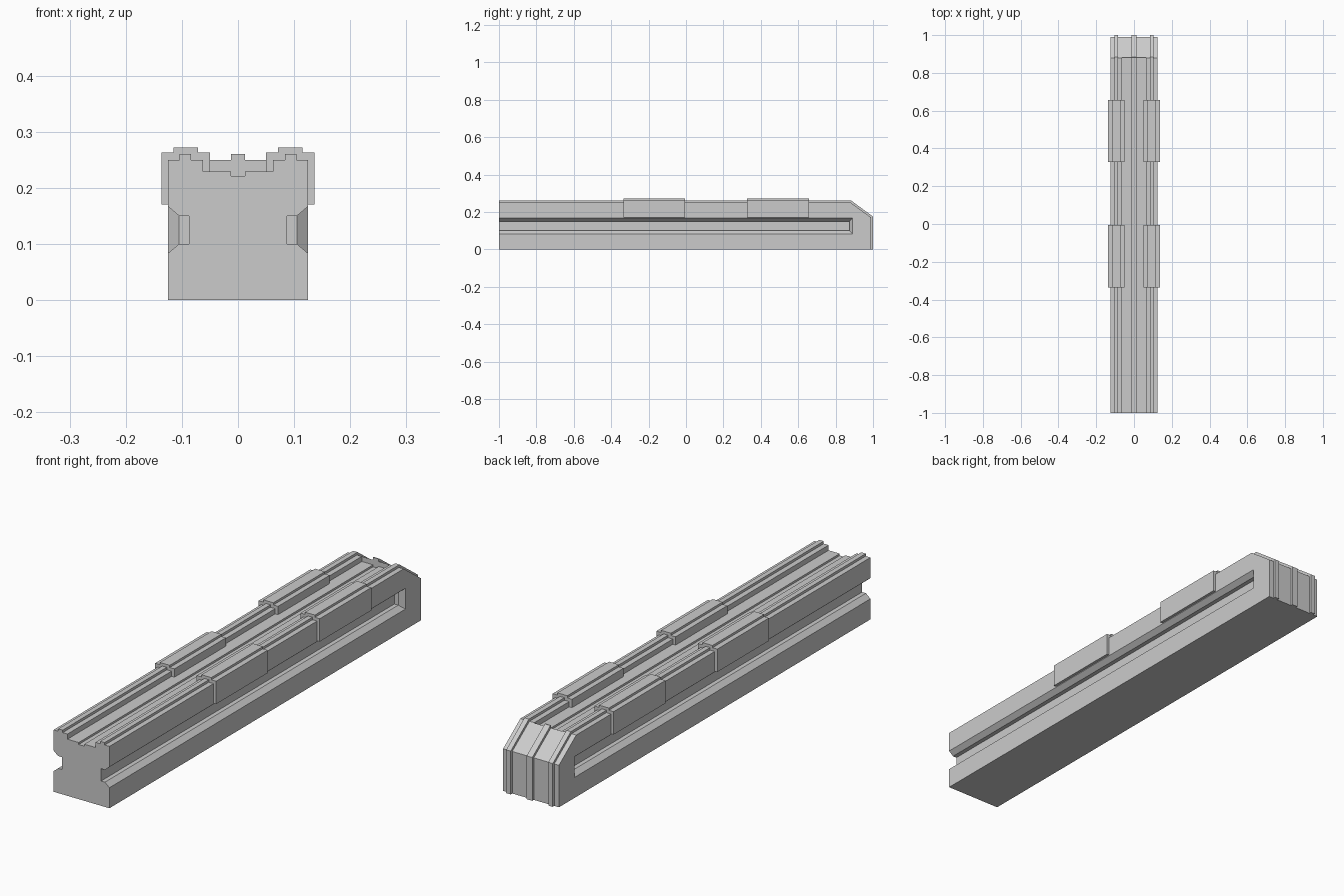
import bpy, bmesh

if "Cube" in bpy.data.objects:
    bpy.data.objects.remove(bpy.data.objects["Cube"])


def make(name, rings):
    """Solid lofted through matching closed rings of points."""
    bm = bmesh.new()
    loops = [[bm.verts.new(p) for p in ring] for ring in rings]
    n = len(loops[0])
    for a, b in zip(loops, loops[1:]):
        for i in range(n):
            j = (i + 1) % n
            bm.faces.new((a[i], a[j], b[j], b[i]))
    bm.faces.new(loops[0])
    bm.faces.new(loops[-1])
    bmesh.ops.recalc_face_normals(bm, faces=bm.faces)
    mesh = bpy.data.meshes.new(name)
    bm.to_mesh(mesh)
    bm.free()
    ob = bpy.data.objects.new(name, mesh)
    bpy.context.collection.objects.link(ob)
    return ob


def side_profile(name, pts, x0, x1):
    return make(name, [[(x, y, z) for y, z in pts] for x in (x0, x1)])


def front_profile(name, pts, y0, y1):
    return make(name, [[(x, y, z) for x, z in pts] for y in (y0, y1)])


def cut(target, cutter):
    mod = target.modifiers.new("cut", 'BOOLEAN')
    mod.operation = 'DIFFERENCE'
    mod.solver = 'EXACT'
    mod.object = cutter
    bpy.context.view_layer.objects.active = target
    bpy.ops.object.modifier_apply(modifier=mod.name)
    bpy.data.objects.remove(cutter)


# Main beam with a sloped nose
body = side_profile("beam_body", [(-1, 0), (0.99, 0), (0.99, 0.17),
                                  (0.88, 0.25), (-1, 0.25)], -0.125, 0.125)

# Stepped channel along the top
channel = [(-0.0625, 0.3), (-0.0625, 0.229), (-0.0125, 0.229), (-0.0125, 0.221),
           (0.0125, 0.221), (0.0125, 0.229), (0.0625, 0.229), (0.0625, 0.3)]
cut(body, front_profile("channel_cutter", channel, -1.1, 0.881))

# Bevelled side slots, open at the front: (x, end y, bottom z, top z)
slot = [(0.145, 0.907, 0.066, 0.184), (0.105, 0.874, 0.1, 0.15),
        (0.0875, 0.874, 0.1, 0.15)]
for s in (-1, 1):
    cut(body, make("slot_cutter", [[(s * x, -1.1, b), (s * x, y, b),
                                    (s * x, y, t), (s * x, -1.1, t)]
                                   for x, y, b, t in slot]))


# Raised ribs that run along the top and over the nose
def rib(name, start, x0, x1):
    side_profile(name, [(start, 0.25), (0.88, 0.25), (0.99, 0.17), (0.99, 0), (1, 0),
                        (1, 0.175), (0.884, 0.26), (start, 0.26)], x0, x1)


rib("left_rib", -1, -0.104, -0.084)
rib("right_rib", -1, 0.084, 0.104)
side_profile("nose_rib", [(0.88, 0.25), (0.99, 0.17), (0.99, 0), (1, 0), (1, 0.175),
                          (0.884, 0.26), (0.88, 0.26)], -0.0125, 0.0125)

# Clamp plates wrapped over the top edges
clamp = [(0.125, 0.17), (0.1365, 0.17), (0.1365, 0.2625), (0.115, 0.2625),
         (0.115, 0.2715), (0.071, 0.2715), (0.071, 0.2625), (0.05, 0.2625),
         (0.05, 0.229), (0.0625, 0.229), (0.0625, 0.25), (0.084, 0.25),
         (0.084, 0.26), (0.104, 0.26), (0.104, 0.25), (0.125, 0.25)]
for side, s in (("left", -1), ("right", 1)):
    for place, y in (("front", -0.335), ("rear", 0.327)):
        front_profile(f"{place}_{side}_clamp", [(s * x, z) for x, z in clamp],
                      y, y + 0.33)
